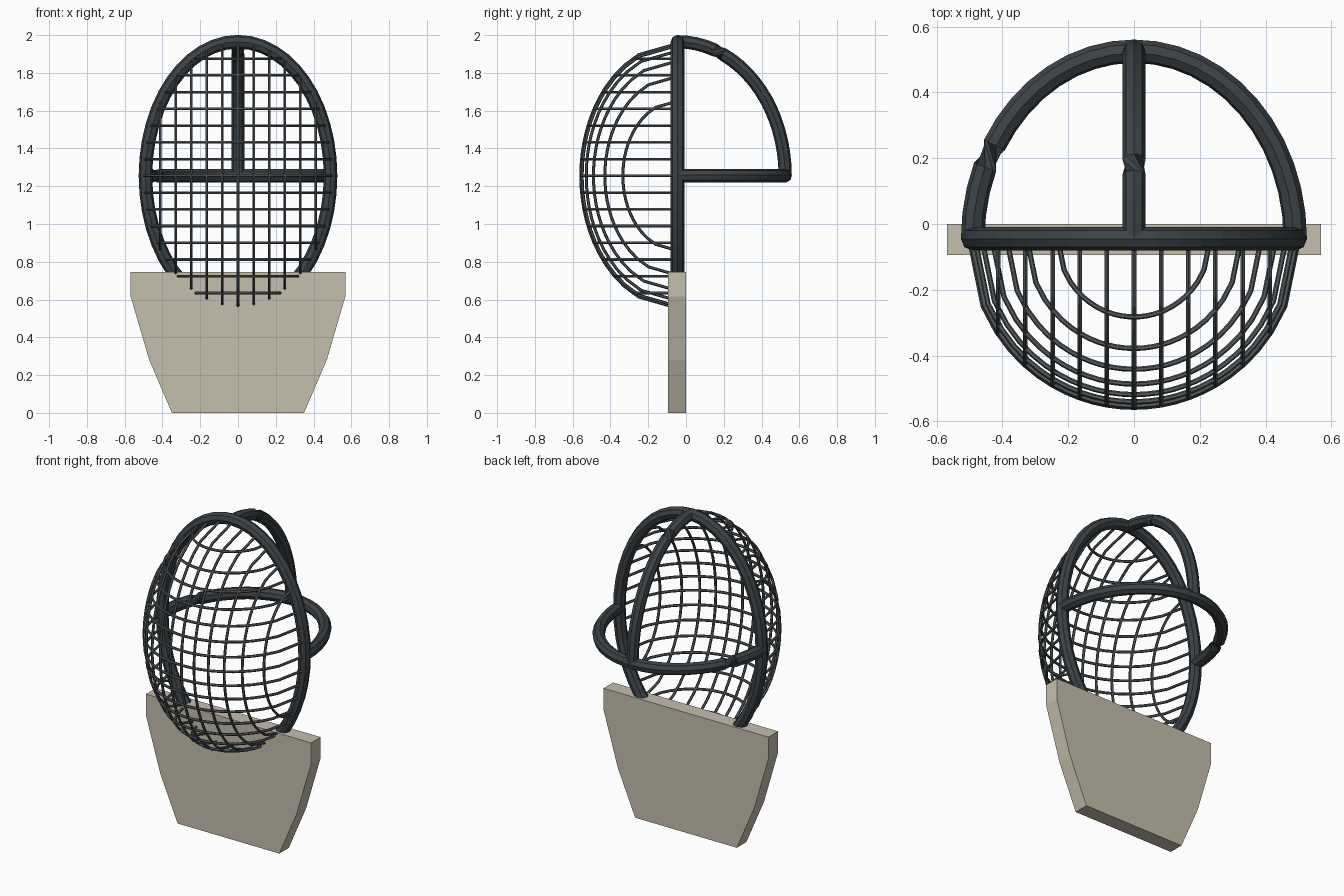
import bpy, bmesh
from math import sin, cos, pi, sqrt
from mathutils import Vector

if "Cube" in bpy.data.objects:
    bpy.data.objects.remove(bpy.data.objects["Cube"])

CY, CZ = -0.045, 1.255          # centre of the face opening


def material(name, rgb):
    m = bpy.data.materials.new(name)
    m.diffuse_color = (*rgb, 1)
    m.use_nodes = True
    m.node_tree.nodes["Principled BSDF"].inputs["Base Color"].default_value = m.diffuse_color
    return m


DARK = material("dark_frame", (0.045, 0.055, 0.062))
STEEL = material("steel_wire", (0.09, 0.105, 0.11))
CLOTH = material("bib_cloth", (0.56, 0.52, 0.42))


def finish(bm, name, mat):
    bmesh.ops.recalc_face_normals(bm, faces=bm.faces)
    me = bpy.data.meshes.new(name)
    bm.to_mesh(me)
    bm.free()
    me.materials.append(mat)
    ob = bpy.data.objects.new(name, me)
    bpy.context.collection.objects.link(ob)
    return ob


def sweep(bm, pts, normal, r, sides, closed=False, twist_at=None, twist=0):
    """Tube along a planar path; twist turns the section after one segment."""
    pts = [Vector(p) for p in pts]
    n, count = Vector(normal), len(pts)
    rings = []
    for i, p in enumerate(pts):
        a = pts[i - 1] if closed or i else p
        b = pts[(i + 1) % count] if closed or i < count - 1 else p
        side = (b - a).normalized().cross(n)
        turn = twist if twist_at is not None and i > twist_at else 0
        rings.append([bm.verts.new(p + r * (side * cos(t) + n * sin(t)))
                      for t in (2 * pi * j / sides + turn for j in range(sides))])
    for i in range(count if closed else count - 1):
        a, b = rings[i], rings[(i + 1) % count]
        for j in range(sides):
            k = (j + 1) % sides
            bm.faces.new((a[j], a[k], b[k], b[j]))
    if not closed:
        bm.faces.new(rings[0])
        bm.faces.new(rings[-1])


# Oval face ring
bm = bmesh.new()
sweep(bm, [(0.49 * cos(a), CY, CZ + 0.71 * sin(a))
           for a in (2 * pi * i / 48 for i in range(48))], (0, 1, 0), 0.036, 8, closed=True)
finish(bm, "face_ring", DARK)

# Band round the back of the head, with its pinched twist
bm = bmesh.new()
sweep(bm, [(-0.49 * cos(a), CY + 0.57 * sin(a), CZ)
           for a in (pi * i / 24 for i in range(25))],
      (0, 0, 1), 0.036, 8, twist_at=3, twist=0.7 * pi)
finish(bm, "back_band", DARK)

# Band over the crown, with a milder twist
bm = bmesh.new()
sweep(bm, [(0, CY + 0.57 * sin(a), CZ + 0.71 * cos(a))
           for a in (pi / 2 * i / 18 for i in range(19))],
      (1, 0, 0), 0.035, 8, twist_at=4, twist=pi / 2)
finish(bm, "crown_band", DARK)

# Wire mesh dome: half ellipsoid sliced both ways
RX, RY, RZ, STEPS = 0.5, 0.512, 0.70, 24


def arc(half, depth):
    """Points across a half ellipse, evenly spaced along its chord."""
    for i in range(STEPS + 1):
        u = -1 + 2 * i / STEPS
        yield half * u, CY - depth * sqrt(max(0, 1 - u * u))


bm = bmesh.new()
for k in range(-7, 8):
    dz = 0.0886 * k
    f = sqrt(1 - (dz / RZ) ** 2)
    sweep(bm, [(x, y, CZ + dz) for x, y in arc(RX * f, RY * f)], (0, 0, 1), 0.008, 6)
finish(bm, "horizontal_wires", STEEL)

bm = bmesh.new()
for k in range(-5, 6):
    x = 0.0825 * k
    f = sqrt(1 - (x / RX) ** 2)
    sweep(bm, [(x, y, CZ + z) for z, y in arc(RZ * f, RY * f)], (1, 0, 0), 0.008, 6)
finish(bm, "vertical_wires", STEEL)

# Neck bib: flat extruded panel
half = [(0.35, 0), (0.47, 0.28), (0.568, 0.615), (0.568, 0.747)]
outline = half + [(-x, z) for x, z in reversed(half)]
bm = bmesh.new()
face = bm.faces.new([bm.verts.new((x, -0.094, z)) for x, z in outline])
out = bmesh.ops.extrude_face_region(bm, geom=[face])
bmesh.ops.translate(bm, vec=(0, 0.094, 0),
                    verts=[v for v in out["geom"] if isinstance(v, bmesh.types.BMVert)])
finish(bm, "neck_bib", CLOTH)
